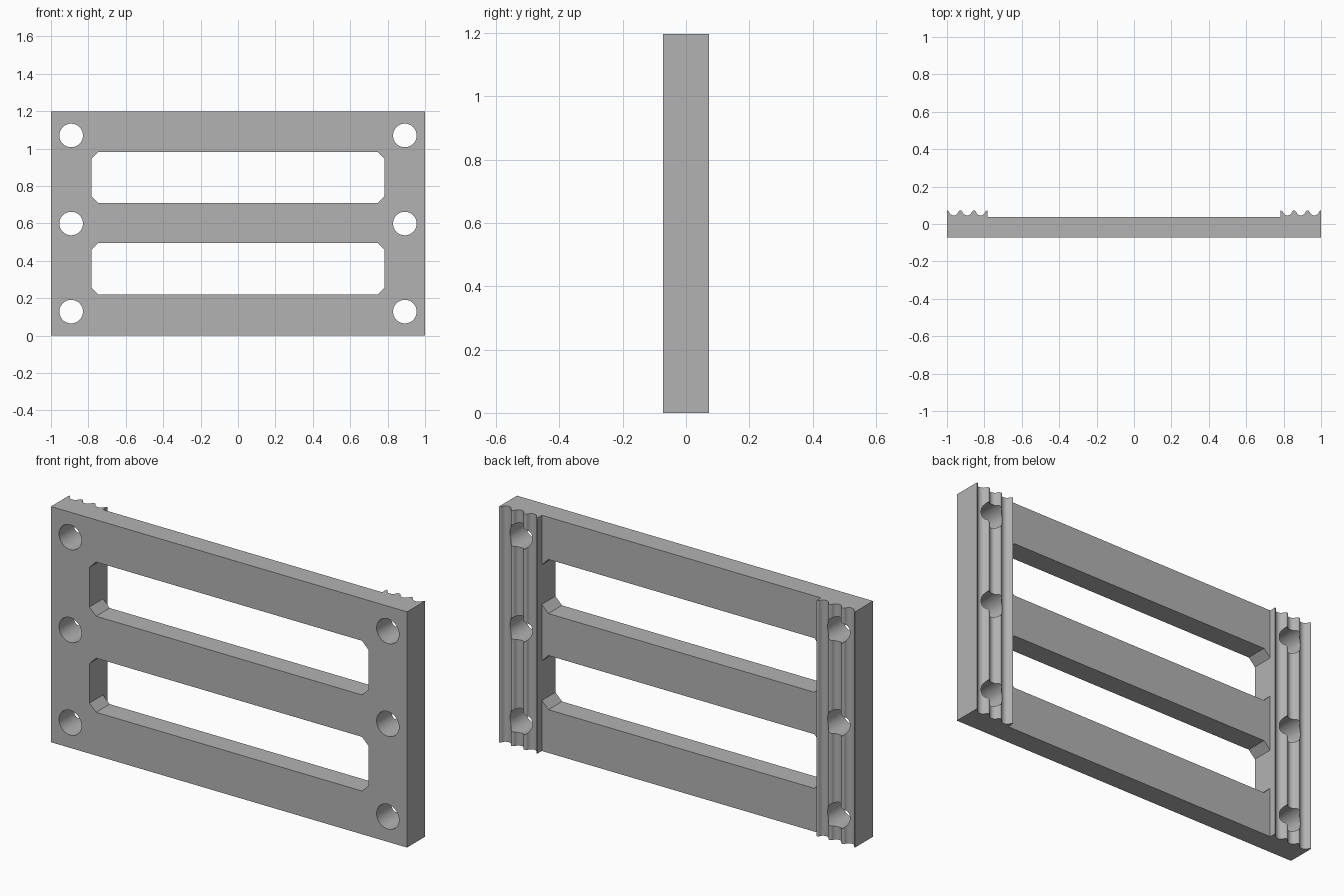
import bpy, bmesh
from math import pi, sin, cos, atan2
from mathutils import Vector

if "Cube" in bpy.data.objects:
    bpy.data.objects.remove(bpy.data.objects["Cube"])

HEIGHT = 1.197
FRONT, BACK, CREST = -0.072, 0.037, 0.072
RAIL = 0.784            # inner edge of the grooved rails
PITCH = (1 - RAIL) / 3  # spacing of the rail grooves

grey = bpy.data.materials.new("Plain grey")
grey.use_nodes = True
grey.diffuse_color = (0.45, 0.45, 0.45, 1)
grey.node_tree.nodes["Principled BSDF"].inputs["Base Color"].default_value = (0.45, 0.45, 0.45, 1)


def prism(name, points, direction):
    """Extrude a closed outline of 3D points along a vector."""
    bm = bmesh.new()
    face = bm.faces.new([bm.verts.new(p) for p in points])
    ext = bmesh.ops.extrude_face_region(bm, geom=[face])
    moved = [v for v in ext["geom"] if isinstance(v, bmesh.types.BMVert)]
    bmesh.ops.translate(bm, verts=moved, vec=Vector(direction))
    bmesh.ops.recalc_face_normals(bm, faces=bm.faces)
    mesh = bpy.data.meshes.new(name)
    bm.to_mesh(mesh)
    bm.free()
    mesh.materials.append(grey)
    obj = bpy.data.objects.new(name, mesh)
    bpy.context.collection.objects.link(obj)
    return obj


def wave():
    """Rail cross-section: round valleys joined tangentially to round crests."""
    depth = 0.026
    total = ((PITCH / 2) ** 2 + depth ** 2) / (2 * depth)
    valley = total * 0.69
    crest = total - valley
    tilt = atan2(depth - total, PITCH / 2)
    pts = []
    for i in range(3):
        left = RAIL + i * PITCH
        arcs = [(left, CREST - crest, crest, pi / 2, -tilt),
                (left + PITCH / 2, CREST - depth + valley, valley, pi - tilt, 2 * pi + tilt),
                (left + PITCH, CREST - crest, crest, pi + tilt, pi / 2)]
        for cx, cy, r, a, b in arcs:
            for k in range(11):
                t = a + (b - a) * k / 10
                p = (cx + r * cos(t), cy + r * sin(t))
                if not pts or (Vector(p) - Vector(pts[-1])).length > 1e-4:
                    pts.append(p)
    return pts


# Frame plate with both grooved rails, extruded upward
half = [(RAIL, BACK)] + wave() + [(1, FRONT)]
outline = half + [(-x, y) for x, y in reversed(half)]
frame = prism("slotted_frame", [(x, y, 0) for x, y in outline], (0, 0, HEIGHT))

# Cutters for the two chamfered slots
cutters = []
through = (0, 0.4, 0)
c, w, h = 0.037, RAIL, 0.1375
for z in (0.357, 0.845):
    corner = [(w, h - c), (w - c, h)]
    top = corner + [(-x, y) for x, y in reversed(corner)]
    loop = top + [(-x, -y) for x, y in top]
    cutters.append(prism("slot_cutter", [(x, -0.2, z + y) for x, y in loop], through))

# Cutters for the six bolt holes
for x in (-0.892, 0.892):
    for z in (0.128, 0.599, 1.07):
        ring = [(x + 0.063 * cos(2 * pi * k / 48), -0.2, z + 0.063 * sin(2 * pi * k / 48))
                for k in range(48)]
        cutters.append(prism("hole_cutter", ring, through))

bpy.ops.object.select_all(action="DESELECT")
bpy.context.view_layer.objects.active = frame
frame.select_set(True)
for cutter in cutters:
    mod = frame.modifiers.new("Cut", "BOOLEAN")
    mod.operation, mod.solver, mod.object = "DIFFERENCE", "EXACT", cutter
    bpy.ops.object.modifier_apply(modifier=mod.name)
    bpy.data.objects.remove(cutter)

bpy.ops.object.shade_smooth_by_angle(angle=pi / 6)
